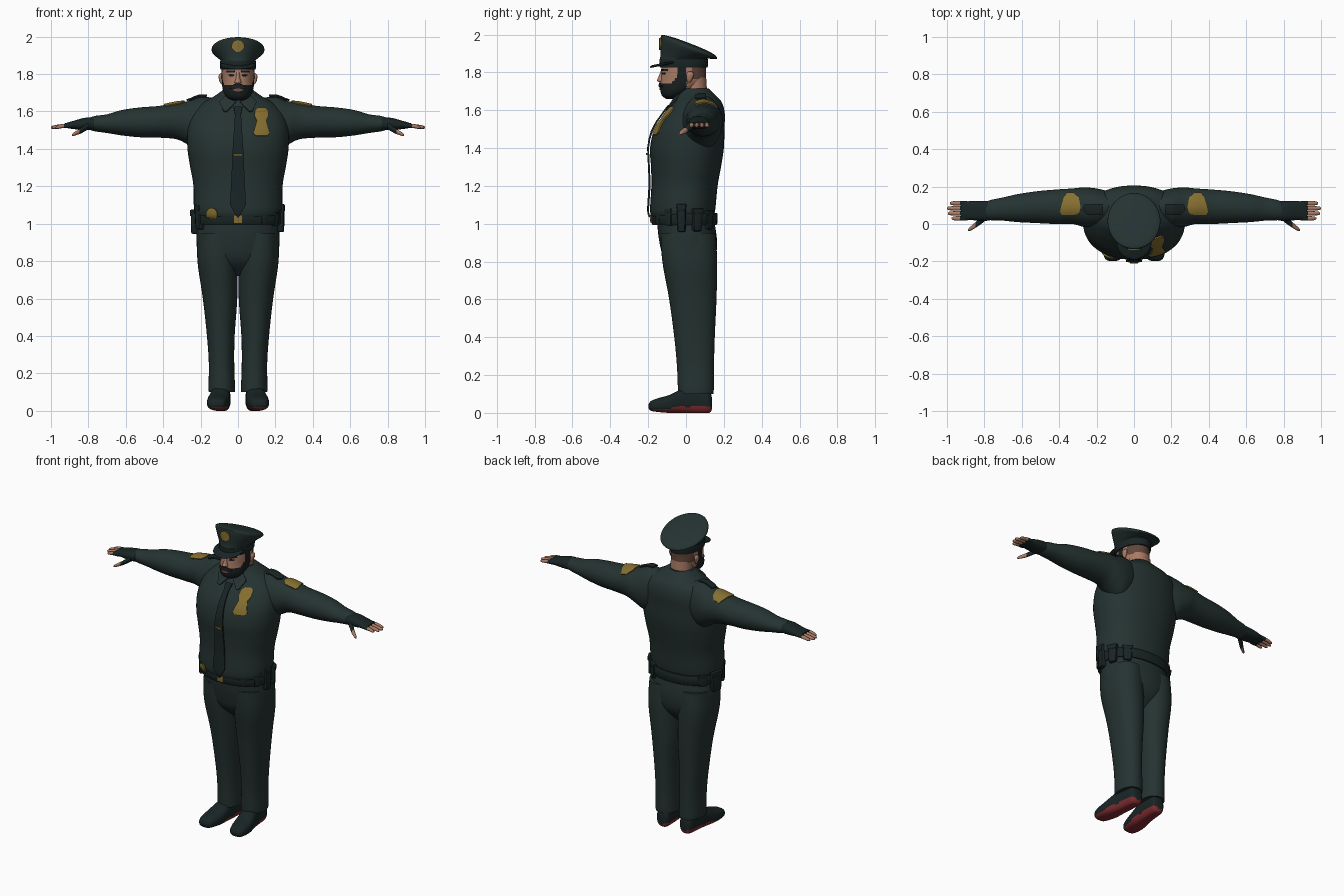
import bpy, bmesh, math
from mathutils import Vector
from mathutils.bvhtree import BVHTree

if "Cube" in bpy.data.objects:
    bpy.data.objects.remove(bpy.data.objects["Cube"])


def material(name, *rgb):
    m = bpy.data.materials.new(name)
    m.use_nodes = True
    m.diffuse_color = (*rgb, 1)
    m.node_tree.nodes["Principled BSDF"].inputs["Base Color"].default_value = (*rgb, 1)
    return m


CLOTH = material("dark uniform cloth", 0.018, 0.033, 0.031)
LEATHER = material("black leather", 0.010, 0.018, 0.018)
BEARD = material("black beard", 0.009, 0.014, 0.014)
SKIN = material("skin", 0.40, 0.20, 0.13)
HAIR = material("cropped brown hair", 0.12, 0.06, 0.04)
GOLD = material("gold", 0.24, 0.16, 0.03)
RED = material("red sole", 0.22, 0.025, 0.03)
LIP = material("lip", 0.22, 0.08, 0.06)
parts = []


def finish(bm, name, mats, rule=None, mirror=False):
    bmesh.ops.recalc_face_normals(bm, faces=bm.faces)
    if rule:
        for f in bm.faces:
            f.material_index = rule(f.calc_center_median())
    me = bpy.data.meshes.new(name)
    bm.to_mesh(me)
    bm.free()
    ob = bpy.data.objects.new(name, me)
    bpy.context.collection.objects.link(ob)
    for m in mats:
        me.materials.append(m)
    if mirror:
        ob.modifiers.new("mirror", "MIRROR").use_mirror_merge = False
    parts.append(ob)
    return ob


def smooth_keys(keys, steps):
    """Catmull-Rom curve through the section keys."""
    out = []
    for i in range(len(keys) - 1):
        k = [keys[max(0, min(len(keys) - 1, i + d))] for d in (-1, 0, 1, 2)]
        for j in range(steps):
            t = j / steps
            out.append([b + .5 * t * (c - a + t * (2*a - 5*b + 4*c - d + t * (3*(b - c) + d - a)))
                        for a, b, c, d in zip(*k)])
    return out + [list(keys[-1])]


def loft(name, axis, keys, mats, rule=None, mirror=False, power=2.0, segs=40, steps=5, flat=False):
    """Skin oval sections: (position, centre a, centre b, radius a, radius b, tilt)."""
    bm = bmesh.new()
    rings = []
    for k in smooth_keys(keys, steps):
        t, a, b, ra, rb = k[:5]
        tilt = k[5] if len(k) > 5 else 0
        ring = []
        for n in range(segs):
            ang = math.tau * n / segs
            c, s = [math.copysign(abs(v) ** (2 / power), v) for v in (math.cos(ang), math.sin(ang))]
            p, q = a + ra * c, b + rb * s
            co = {"x": (t, p, q), "y": (p, t, q), "z": (p, q, t + tilt * rb * s)}[axis]
            ring.append(bm.verts.new((co[0], co[1], max(co[2], 0)) if flat else co))
        rings.append(ring)
    for r0, r1 in zip(rings, rings[1:]):
        for n in range(segs):
            m = (n + 1) % segs
            bm.faces.new((r0[n], r0[m], r1[m], r1[n]))
    bm.faces.new(rings[0])
    bm.faces.new(rings[-1])
    return finish(bm, name, mats, rule, mirror)


def plate(name, target, rows, mat, axis="y", lift=0.003, thick=0.008, mirror=False, cols=8, steps=4):
    """Thin plate of rows (v, u start, u end) laid onto a target along an axis."""
    src = bmesh.new()
    src.from_mesh(target.data)
    tree = BVHTree.FromBMesh(src)
    src.free()
    way = Vector((0, 1, 0)) if axis == "y" else Vector((0, 0, -1))
    bm = bmesh.new()
    grid = []
    for i in range((len(rows) - 1) * steps + 1):
        k = min(i // steps, len(rows) - 2)
        t = i / steps - k
        v, u0, u1 = [a + (b - a) * t for a, b in zip(rows[k], rows[k + 1])]
        line = []
        for n in range(cols + 1):
            u = u0 + (u1 - u0) * n / cols
            start = Vector((u, -1, v)) if axis == "y" else Vector((u, v, 3))
            hit = tree.ray_cast(start, way)[0] or tree.find_nearest(Vector((u, -.15, v)))[0]
            line.append(bm.verts.new(hit - way * lift))
        grid.append(line)
    for a, b in zip(grid, grid[1:]):
        for n in range(cols):
            bm.faces.new((a[n], a[n + 1], b[n + 1], b[n]))
    ob = finish(bm, name, [mat], mirror=mirror)
    mod = ob.modifiers.new("thickness", "SOLIDIFY")
    mod.thickness, mod.offset = thick, 0
    return ob


def disc(u, v, ru, rv, n=10):
    angs = [math.pi * (i + .1) / (n + .2) for i in range(n + 1)]
    return [(v + rv * math.cos(a), u - ru * math.sin(a), u + ru * math.sin(a)) for a in angs]


def belt_box(name, angle, z, w, d, h, mat=LEATHER):
    """Bevelled box sitting on the belt at an angle from the left side."""
    a = math.radians(angle)
    bm = bmesh.new()
    bmesh.ops.create_cube(bm, size=1)
    bmesh.ops.scale(bm, vec=(d, w, h), verts=bm.verts)
    for v in bm.verts:
        if v.co.z < 0:
            v.co.y *= .8
    ob = finish(bm, name, [mat])
    ob.location = (.222 * math.cos(a), -.008 + .165 * math.sin(a), z)
    ob.rotation_euler.z = math.atan2(math.sin(a) / .165, math.cos(a) / .222)
    mod = ob.modifiers.new("bevel", "BEVEL")
    mod.width, mod.segments = min(w, d, h) * .2, 2


# Torso and sleeves
torso = loft("shirt", "z", [
    (1.03, 0, -.018, .215, .160), (1.07, 0, -.018, .235, .172), (1.2, 0, -.008, .238, .175),
    (1.3, 0, 0, .255, .185), (1.4, 0, .005, .27, .195), (1.5, 0, .018, .27, .185),
    (1.58, 0, .045, .25, .16), (1.64, 0, .06, .2, .13), (1.68, 0, .055, .13, .1),
    (1.715, 0, .045, .08, .075)], [CLOTH], power=2.2, segs=56)
sleeve = loft("sleeves", "x", [
    (.12, .09, 1.55, .08, .12), (.2, .085, 1.535, .105, .145), (.27, .09, 1.54, .105, .115),
    (.33, .095, 1.55, .095, .098), (.42, .092, 1.545, .092, .085), (.52, .09, 1.542, .085, .08),
    (.62, .085, 1.54, .075, .068), (.7, .08, 1.535, .062, .05), (.76, .075, 1.535, .055, .042),
    (.79, .07, 1.535, .05, .034)], [CLOTH], mirror=True)

# Fingerless gloves, fingers and thumbs
loft("gloves", "x", [
    (.77, .07, 1.535, .052, .034), (.82, .07, 1.533, .053, .033), (.88, .072, 1.528, .05, .022),
    (.925, .07, 1.525, .046, .012)], [LEATHER], mirror=True, power=2.4, segs=24)
for i, tip in enumerate((.975, .995, 1.0, .985)):
    y = .03 + .027 * i
    loft(f"finger_{i + 1}", "x", [
        (.89, y, 1.525, .012, .012), (.94, y, 1.522, .012, .011), (tip - .012, y, 1.516, .010, .009),
        (tip, y, 1.514, .004, .004)], [LEATHER, SKIN], lambda c: int(c.x > .93), True, segs=12)
loft("thumbs", "x", [
    (.8, .035, 1.525, .022, .02), (.84, 0, 1.497, .016, .015), (.875, -.025, 1.48, .011, .01),
    (.887, -.032, 1.474, .004, .004)], [LEATHER, SKIN], lambda c: int(c.x > .845), True, segs=14)

# Trousers
loft("trouser_seat", "z", [
    (.72, 0, .03, .10, .06), (.8, 0, .02, .2, .13), (.9, 0, .012, .222, .152), (1.0, 0, 0, .217, .152),
    (1.05, 0, -.005, .215, .15)], [CLOTH], power=2.2)
loft("trouser_legs", "z", [
    (.1, .086, .052, .07, .093), (.13, .087, .052, .071, .095), (.25, .088, .05, .068, .098),
    (.4, .092, .045, .074, .107), (.6, .096, .036, .092, .125), (.8, .109, .02, .108, .145),
    (.95, .108, .01, .108, .145)], [CLOTH], mirror=True, power=2.2)

# Shoes with red soles
loft("shoes", "y", [
    (-.198, .114, .034, .02, .010), (-.185, .113, .037, .042, .026), (-.15, .111, .041, .054, .036),
    (-.09, .104, .047, .060, .047), (-.02, .095, .062, .054, .064), (.05, .088, .064, .048, .068),
    (.11, .085, .06, .045, .062), (.13, .084, .055, .036, .05), (.137, .084, .05, .02, .03)],
    [LEATHER, RED], lambda c: int(c.z < .02 + .012 * (c.y > -.07)), True, 2.6, flat=True)

# Belt and gear
belt = loft("belt", "z", [(z, 0, -.008, r, r - .057) for z, r in
            ((.995, .222), (1.0, .230), (1.05, .232), (1.056, .224))], [LEATHER], power=2.2, steps=2)
for name, angle, z, w, d, h in (
        ("key_pouch", -52, 1.035, .05, .035, .075), ("spray_pouch", -28, 1.035, .045, .04, .09),
        ("baton_pouch", -5, 1.03, .05, .05, .15), ("magazine_pouch", 22, 1.02, .06, .05, .12),
        ("cuff_case", 48, 1.02, .06, .04, .10), ("radio", 205, 1.035, .05, .045, .13),
        ("holster", 172, 1.01, .085, .055, .13), ("back_pouch", 145, 1.025, .06, .035, .075)):
    belt_box(name, angle, z, w, d, h)
    belt_box(name + "_flap", angle, z + h * .36, w * 1.1, d * 1.15, h * .28)
plate("belt_badge", torso, disc(-.14, 1.048, .03, .036), GOLD, lift=.012)
plate("buckle", belt, [(1.045, -.022, .022), (1.005, -.022, .022)], GOLD)

# Shirt details
tie = plate("tie", torso, [(1.625, -.024, .024), (1.585, -.016, .016), (1.4, -.028, .028),
            (1.1, -.042, .042), (1.035, -.004, .004)], LEATHER, lift=.011, thick=.009)
plate("tie_clip", tie, [(1.374, -.022, .022), (1.364, -.022, .022)], GOLD, lift=.007)
plate("chest_badge", torso, [(1.618, .105, .145), (1.605, .09, .16), (1.575, .088, .162),
      (1.55, .1, .15), (1.5, .086, .164), (1.485, .08, .17), (1.47, .095, .155)], GOLD, lift=.006)
plate("collar_points", torso, [(1.69, .002, .06), (1.65, .012, .1), (1.6, .06, .075)],
      CLOTH, lift=.008, mirror=True)
loft("collar_band", "z", [(1.66, 0, .042, .105, .1), (1.69, 0, .04, .094, .088),
     (1.715, 0, .042, .082, .08)], [CLOTH])
plate("shoulder_patches", sleeve, [(.165, .32, .36), (.14, .295, .375), (.09, .285, .39),
      (.065, .29, .395), (.05, .31, .385)], GOLD, "z", mirror=True)
plate("epaulettes", sleeve, [(.105, .17, .265), (.075, .165, .275), (.05, .17, .25)],
      LEATHER, "z", lift=.008, mirror=True)


# Head, with beard and cropped hair chosen by position
def head_colour(c):
    if -.05 < c.y < .005 or (c.y <= -.05 and c.z < 1.742 + max(0, c.y + .08)):
        return 1
    return 2 if c.y > .03 and c.z > 1.765 else 0


head = loft("head", "z", [
    (1.66, 0, -.075, .03, .03), (1.675, 0, -.07, .058, .056), (1.7, 0, -.052, .076, .083),
    (1.725, 0, -.034, .083, .103), (1.76, 0, -.015, .086, .118), (1.8, 0, -.012, .088, .117),
    (1.86, 0, -.012, .087, .117)], [SKIN, BEARD, HAIR], head_colour, segs=64, steps=8)
loft("neck", "z", [(1.66, 0, .045, .072, .07), (1.72, 0, .045, .068, .065), (1.8, 0, .035, .07, .07)],
     [SKIN, HAIR], lambda c: int(c.z > 1.765))
loft("nose", "z", [(1.748, 0, -.13, .012, .008), (1.756, 0, -.134, .018, .02), (1.775, 0, -.13, .012, .016),
     (1.81, 0, -.124, .008, .008)], [SKIN], segs=16)
loft("ears", "z", [(1.745, .085, .015, .004, .006), (1.76, .09, .018, .009, .014),
     (1.79, .093, .022, .011, .02), (1.805, .09, .022, .004, .009)], [SKIN], mirror=True, segs=16)
plate("mouth", head, disc(0, 1.715, .026, .007), LIP, lift=.001, thick=.004)
plate("moustache", head, [(1.746, -.018, .018), (1.735, -.038, .038), (1.724, -.045, .045)],
      BEARD, lift=.004)
plate("eyes", head, disc(.036, 1.794, .015, .006), BEARD, lift=.001, thick=.003, mirror=True)
plate("eyebrows", head, [(1.818, .018, .06), (1.808, .015, .062)], BEARD, lift=.002, thick=.006, mirror=True)

# Peaked cap
cap = loft("cap_crown", "z", [
    (1.84, 0, -.012, .09, .122, 0), (1.872, 0, -.012, .093, .125, 0), (1.885, 0, -.002, .106, .132, -.1),
    (1.925, 0, .015, .140, .149, -.36), (1.945, 0, .014, .128, .138, -.38),
    (1.954, 0, .014, .07, .08, -.38), (1.956, 0, .014, .01, .01, -.38)], [CLOTH], segs=56)
loft("cap_band", "z", [(1.825, 0, -.012, .092, .124), (1.83, 0, -.012, .095, .127),
     (1.865, 0, -.012, .097, .129), (1.87, 0, -.012, .093, .126)], [LEATHER], steps=2)
loft("cap_visor", "z", [(1.842, 0, -.095, .088, .09, .2), (1.845, 0, -.095, .093, .095, .2),
     (1.85, 0, -.095, .093, .095, .2), (1.855, 0, -.095, .082, .085, .2)], [LEATHER], steps=2)
plate("cap_badge", cap, disc(0, 1.95, .034, .032), GOLD, lift=.004)

# Apply modifiers and shade
bpy.ops.object.select_all(action="DESELECT")
for ob in parts:
    ob.select_set(True)
bpy.context.view_layer.objects.active = parts[0]
bpy.ops.object.convert(target="MESH")
bpy.ops.object.shade_smooth_by_angle(angle=math.radians(40))
